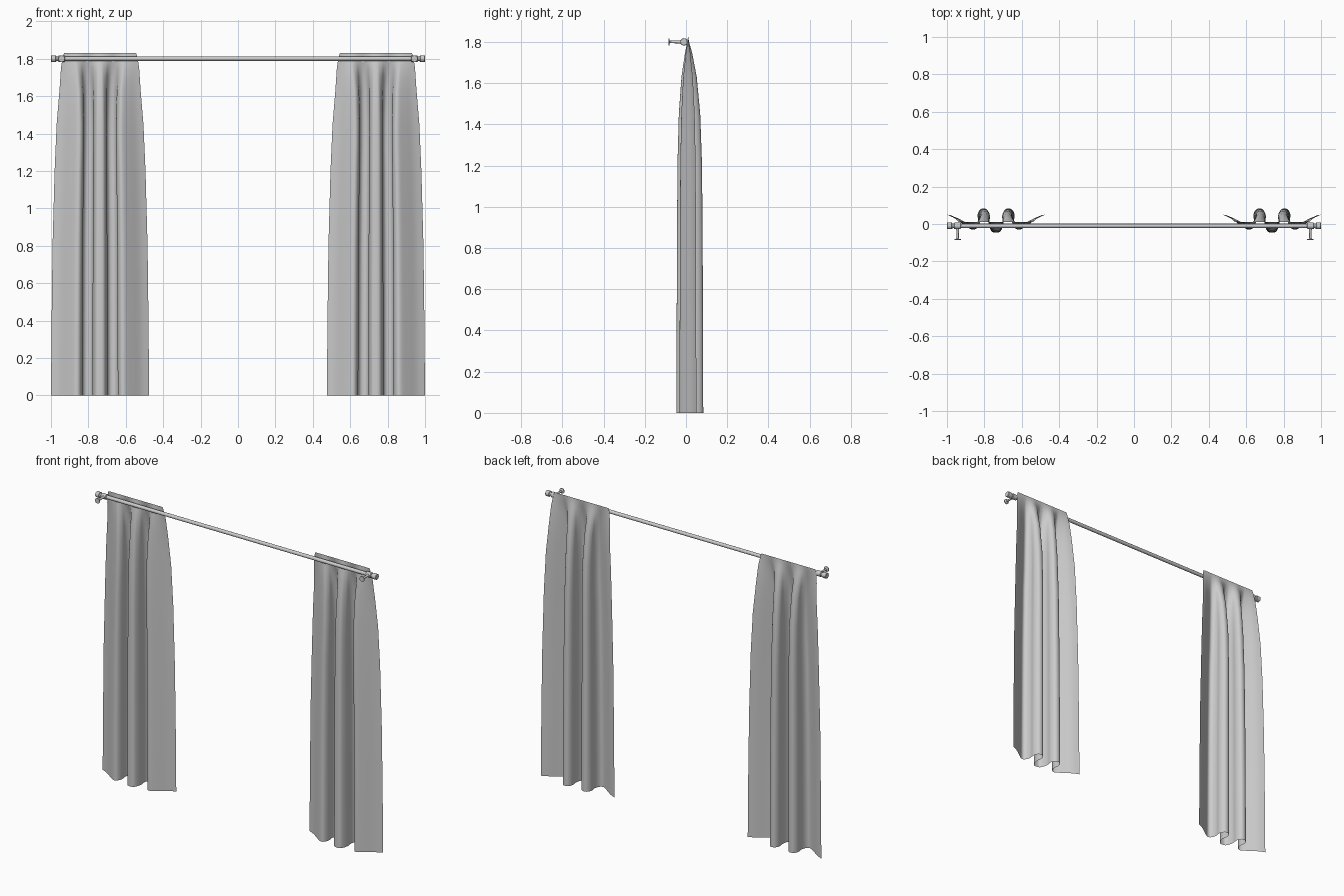
import bpy, bmesh, math
from mathutils import Vector

if "Cube" in bpy.data.objects:
    bpy.data.objects.remove(bpy.data.objects["Cube"])

ROD_Y, ROD_Z = -0.01, 1.80


def finish(bm, name, angle=40):
    bmesh.ops.recalc_face_normals(bm, faces=bm.faces)
    me = bpy.data.meshes.new(name)
    bm.to_mesh(me)
    bm.free()
    ob = bpy.data.objects.new(name, me)
    bpy.context.collection.objects.link(ob)
    bpy.ops.object.select_all(action='DESELECT')
    ob.select_set(True)
    bpy.context.view_layer.objects.active = ob
    bpy.ops.object.shade_smooth_by_angle(angle=math.radians(angle))
    return ob


def lathe(name, origin, axis, profile, n=20):
    """Revolve (distance, radius) pairs around an axis, with closed ends."""
    bm = bmesh.new()
    q = Vector((0, 0, 1)).rotation_difference(Vector(axis))
    rings = []
    for d, r in profile:
        rings.append([bm.verts.new(Vector(origin) + q @ Vector(
            (r * math.cos(i * math.tau / n), r * math.sin(i * math.tau / n), d)))
            for i in range(n)])
    for a, b in zip(rings, rings[1:]):
        for i in range(n):
            j = (i + 1) % n
            bm.faces.new((a[i], a[j], b[j], b[i]))
    bm.faces.new(rings[0])
    bm.faces.new(rings[-1])
    return finish(bm, name)


def spline(pts, per):
    """Catmull-Rom samples through 2D points."""
    p = [Vector(v) for v in pts]
    p = [p[0] * 2 - p[1]] + p + [p[-1] * 2 - p[-2]]
    out = []
    for a, b, c, d in zip(p, p[1:], p[2:], p[3:]):
        for k in range(per):
            t = k / per
            out.append(0.5 * (2 * b + (c - a) * t + (2 * a - 5 * b + 4 * c - d) * t * t
                              + (3 * b - a - 3 * c + d) * t ** 3))
    return out + [p[-2]]


def lookup(table, z):
    for a, b in zip(table, table[1:]):
        if b[0] <= z <= a[0]:
            t = (a[0] - z) / (a[0] - b[0])
            return [u + (v - u) * t for u, v in zip(a[1:], b[1:])]
    return table[-1][1:]


# Hem cross-section: flared ends and two omega folds to the back
half = [(-0.2625, 0.05), (-0.22, 0.03), (-0.17, -0.005), (-0.13, -0.03),
        (-0.107, -0.022), (-0.095, 0.01), (-0.099, 0.05), (-0.082, 0.08),
        (-0.052, 0.08), (-0.036, 0.05), (-0.040, 0.005), (-0.025, -0.038)]
section = spline(half + [(0, -0.046)] + [(-x, y) for x, y in reversed(half)], 4)
lengths = [0]
for a, b in zip(section, section[1:]):
    lengths.append(lengths[-1] + (b - a).length)

# Height, half width, fold depth
shape = [(1.83, 0.193, 0.0), (1.815, 0.198, 0.03), (1.79, 0.203, 0.10),
         (1.75, 0.209, 0.26), (1.63, 0.217, 0.57), (1.45, 0.232, 0.80),
         (1.2, 0.243, 0.92), (0.8, 0.254, 0.96), (0.4, 0.259, 0.99), (0, 0.2625, 1.0)]
heights = sorted({s[0] for s in shape} | {1.70, 1.54, 1.33, 1.0, 0.6, 0.2}, reverse=True)


def curtain(name, side):
    bm = bmesh.new()
    rows = []
    for z in heights:
        w, depth = lookup(shape, z)
        row = []
        for p, s in zip(section, lengths):
            even = 2 * s / lengths[-1] - 1
            k = min(1, depth * 1.2)
            x = w * (even * (1 - k) + p.x / 0.2625 * k)
            y = 0.01 + (p.y - 0.01) * depth
            row.append(bm.verts.new((side * (0.7375 + x), y, z)))
        rows.append(row)
    for a, b in zip(rows, rows[1:]):
        for i in range(len(a) - 1):
            bm.faces.new((a[i], a[i + 1], b[i + 1], b[i]))
    return finish(bm, name, 60)


# Rod
lathe("curtain_rod", (-0.98, ROD_Y, ROD_Z), (1, 0, 0), [(0, 0.0115), (1.96, 0.0115)])

for label, s in (("left", -1), ("right", 1)):
    curtain(label + "_curtain", s)
    # End cap of the rod
    lathe(label + "_finial", (s * 0.965, ROD_Y, ROD_Z), (s, 0, 0),
          [(0, 0.012), (0.008, 0.014), (0.010, 0.018), (0.033, 0.018), (0.035, 0.016)])
    # Bracket: ring round the rod, stem and mounting plate
    lathe(label + "_bracket_ring", (s * 0.925, ROD_Y, ROD_Z), (s, 0, 0),
          [(0, 0.014), (0.003, 0.017), (0.035, 0.017), (0.038, 0.014)])
    lathe(label + "_bracket_stem", (s * 0.943, ROD_Y - 0.012, ROD_Z), (0, -1, 0),
          [(0, 0.010), (0.012, 0.007), (0.055, 0.006), (0.058, 0.009),
           (0.059, 0.017), (0.064, 0.017)])
